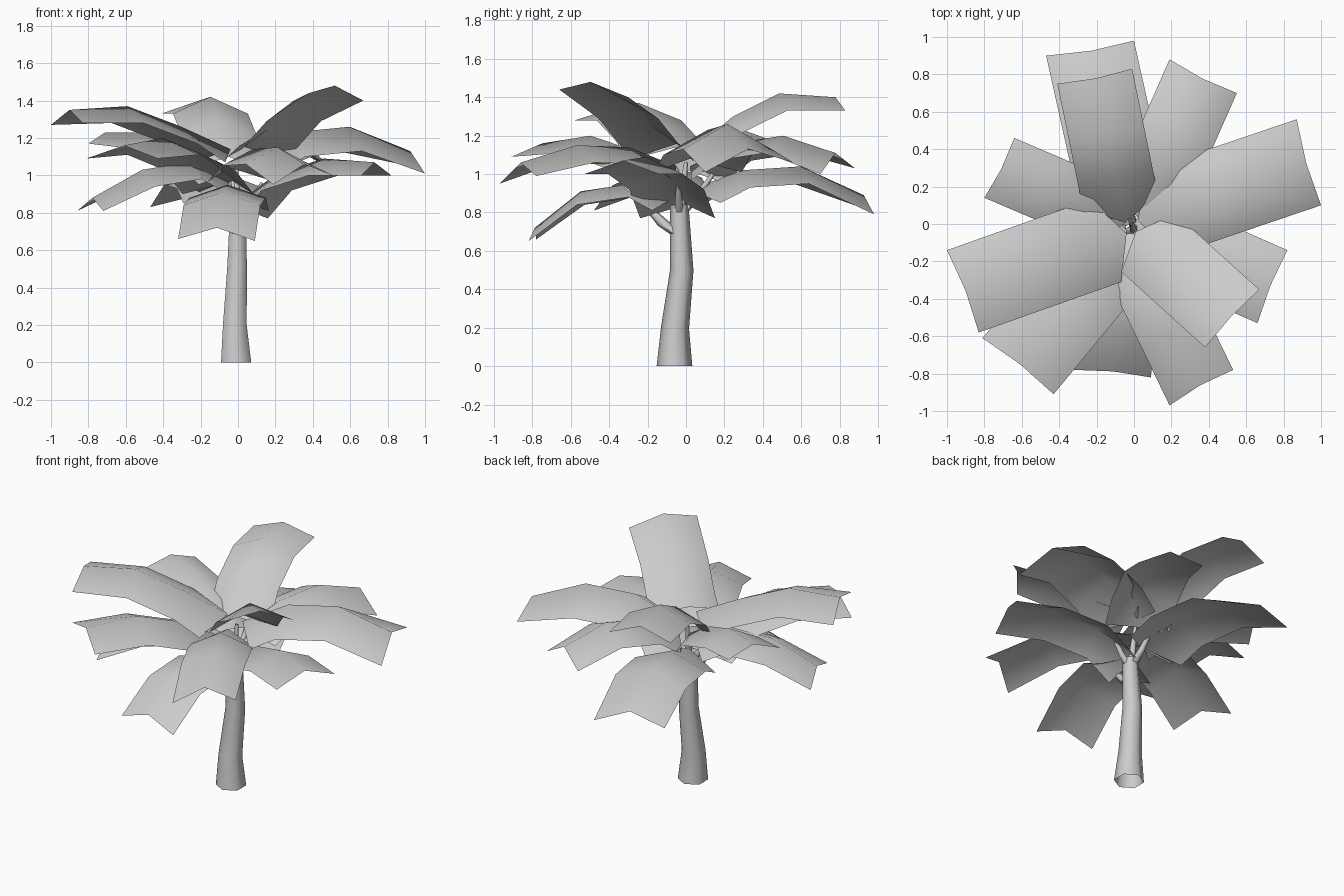
import bpy, bmesh, math
from mathutils import Vector

if "Cube" in bpy.data.objects:
    bpy.data.objects.remove(bpy.data.objects["Cube"])

grey = bpy.data.materials.new("plain_grey")
grey.use_nodes = True
grey.diffuse_color = (0.6, 0.6, 0.6, 1)
grey.node_tree.nodes["Principled BSDF"].inputs["Base Color"].default_value = (0.6, 0.6, 0.6, 1)


def grid_object(name, rows, angle, closed=False):
    """Skin a list of point rows with quads."""
    bm = bmesh.new()
    rings = [[bm.verts.new(p) for p in row] for row in rows]
    for a, b in zip(rings, rings[1:]):
        n = len(a)
        for i in range(n if closed else n - 1):
            j = (i + 1) % n
            bm.faces.new((a[i], a[j], b[j], b[i]))
    mesh = bpy.data.meshes.new(name)
    bm.to_mesh(mesh)
    bm.free()
    mesh.materials.append(grey)
    obj = bpy.data.objects.new(name, mesh)
    bpy.context.collection.objects.link(obj)
    bpy.ops.object.select_all(action='DESELECT')
    obj.select_set(True)
    bpy.context.view_layer.objects.active = obj
    bpy.ops.object.shade_smooth_by_angle(angle=math.radians(angle))
    return obj


def tube(name, path):
    """Tapered six-sided tube through (centre, radius) pairs."""
    pts = [Vector(p) for p, r in path]
    up = Vector((0, 0, 1))
    angles = [math.tau * (i + 0.5) / 6 for i in range(6)]
    rows = []
    for k, (p, r) in enumerate(path):
        d = pts[min(k + 1, len(pts) - 1)] - pts[max(k - 1, 0)]
        turn = up.rotation_difference(d if k else up)
        rows.append([pts[k] + turn @ Vector((r * math.cos(a), r * math.sin(a), 0)) for a in angles])
    return grid_object(name, rows, 65, True)


def leaf(name, base, tip_a, tip_b, z1, z2, z_tip, t2=0.63, droop=0.09):
    """Folded frond: high ridge, two drooping sides, V-shaped base."""
    base, a, b = Vector(base), Vector(tip_a), Vector(tip_b)
    tip = (a + b) / 2
    half = (b - a) / 2
    half.z = 0
    rows = []
    for t, t_side, z, drop in ((0, 0.13, base.z, 0.07), (0.3, 0.3, z1, droop), (t2, t2, z2, droop)):
        ridge, side = base.lerp(tip, t), base.lerp(tip, t_side)
        ridge.z, side.z = z, z - drop
        rows.append([side - half, ridge, side + half])
    rows.append([a, Vector((tip.x * 0.985, tip.y * 0.985, z_tip)), b])
    return grid_object(name, rows, 60)


# Trunk: bent, tapered and open at the foot
tube("trunk", [((-0.01, -0.06, 0), 0.093), ((-0.017, -0.057, 0.2), 0.073),
               ((-0.005, -0.022, 0.5), 0.061), ((0, -0.035, 0.84), 0.048)])

# Stems that carry the fronds: end point, start height, start radius
stem_ends = [("front", (-0.03, -0.22, 0.85), 0.68, 0.036), ("back", (-0.03, 0.14, 1.0), 0.78, 0.026),
             ("left", (0.13, -0.04, 0.96), 0.78, 0.026), ("right", (-0.13, -0.06, 1.0), 0.78, 0.026),
             ("top", (-0.01, 0, 1.06), 0.78, 0.026)]
for side, end, start, radius in stem_ends:
    root = Vector((0, -0.035, start))
    end = Vector(end)
    middle = root.lerp(end, 0.5) + Vector((0, 0, -0.015))
    tube(side + "_stem", [(root, radius), (middle, radius * 0.75), (end, radius * 0.4)])

# Fronds: base, two tip corners, ridge heights
leaf("back_low_leaf", (-0.03, 0.02, 0.92), (-0.47, 0.9, 0.83), (0, 0.98, 0.79), 1.02, 1.04, 0.89)
leaf("back_high_leaf", (-0.05, 0.01, 1.1), (-0.41, 0.75, 1.33), (-0.01, 0.83, 1.33), 1.3, 1.42, 1.4, 0.61)
leaf("back_left_leaf", (0.03, 0.02, 1.04), (0.19, 0.88, 1.03), (0.55, 0.7, 1.0), 1.16, 1.2, 1.11)
leaf("left_leaf", (0.02, 0.02, 1.08), (0.87, 0.56, 1.06), (1.0, 0.1, 1.01), 1.23, 1.26, 1.13, 0.63, 0.13)
leaf("left_low_leaf", (-0.02, 0.0, 0.84), (0.82, -0.14, 1.0), (0.66, -0.53, 1.0), 1.01, 1.09, 1.07)
leaf("front_left_high_leaf", (0.01, -0.04, 1.16), (0.67, -0.35, 1.4), (0.38, -0.66, 1.44), 1.25, 1.4, 1.48, 0.56, 0.11)
leaf("front_left_leaf", (-0.04, -0.05, 1.04), (0.53, -0.78, 0.99), (0.19, -0.97, 0.95), 1.14, 1.15, 1.06)
leaf("front_low_leaf", (-0.03, -0.06, 0.88), (0.09, -0.82, 0.65), (-0.32, -0.78, 0.66), 0.95, 0.91, 0.72, 0.66, 0.07)
leaf("front_right_leaf", (-0.03, -0.05, 0.97), (-0.43, -0.91, 1.09), (-0.81, -0.61, 1.09), 1.12, 1.2, 1.16)
leaf("right_high_leaf", (-0.04, -0.05, 1.14), (-0.83, -0.58, 1.28), (-1.0, -0.14, 1.27), 1.26, 1.37, 1.35)
leaf("right_low_leaf", (-0.04, -0.03, 0.98), (-0.72, -0.48, 0.81), (-0.86, -0.1, 0.81), 1.07, 1.03, 0.88)
leaf("back_right_leaf", (-0.04, 0.01, 1.02), (-0.8, 0.14, 1.17), (-0.64, 0.46, 1.17), 1.15, 1.23, 1.23)
